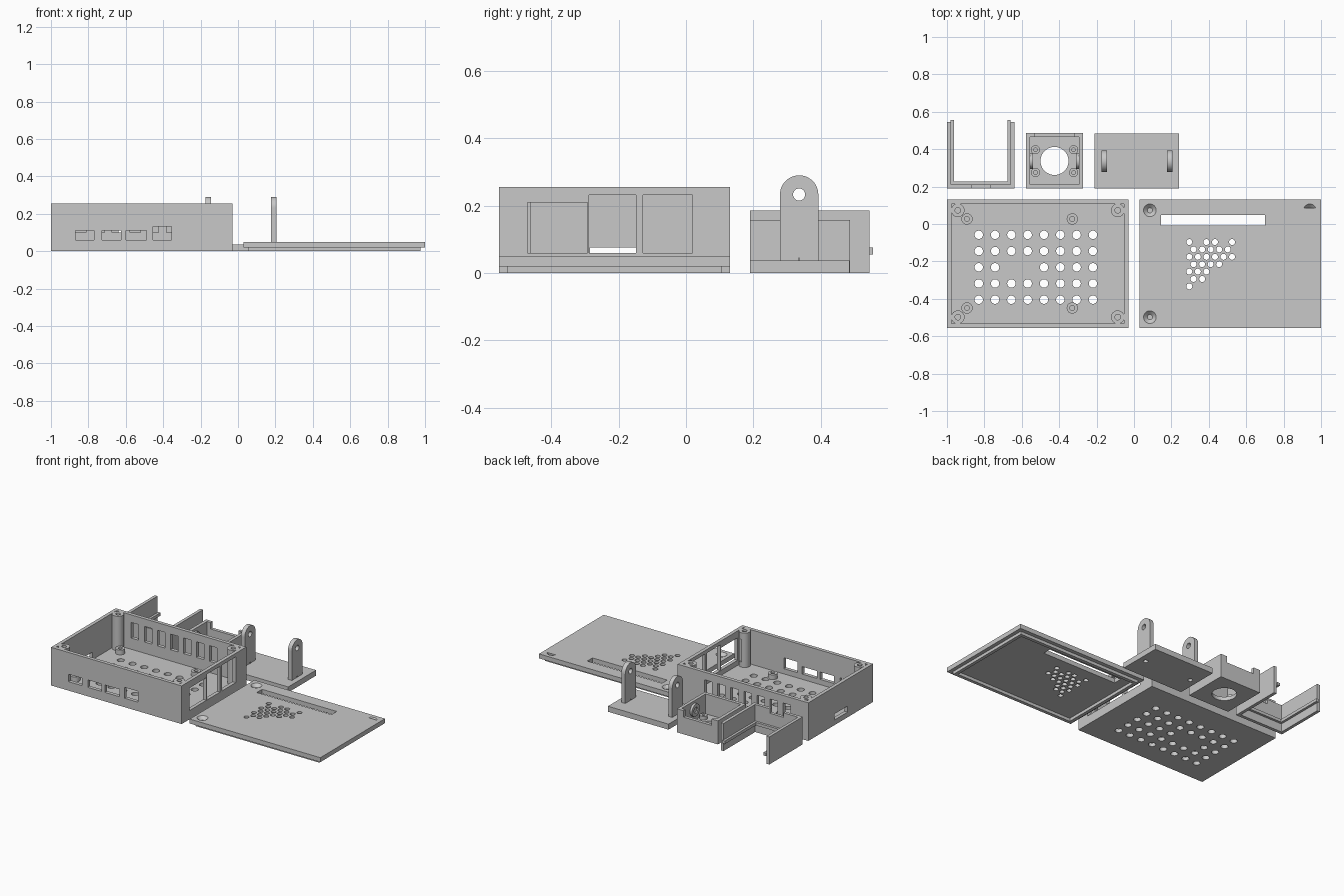
import bpy, bmesh, math
from mathutils import Matrix, Vector

default = bpy.data.objects.get("Cube")
if default:
    bpy.data.objects.remove(default, do_unlink=True)

grey = bpy.data.materials.new("plain_grey")
grey.use_nodes = True
COLOUR = (0.58, 0.58, 0.58, 1)
grey.diffuse_color = COLOUR
grey.node_tree.nodes["Principled BSDF"].inputs["Base Color"].default_value = COLOUR


def finish(name, bm):
    bmesh.ops.recalc_face_normals(bm, faces=bm.faces)
    mesh = bpy.data.meshes.new(name)
    bm.to_mesh(mesh)
    bm.free()
    mesh.materials.append(grey)
    obj = bpy.data.objects.new(name, mesh)
    bpy.context.collection.objects.link(obj)
    return obj


def add_block(bm, x, y, z):
    size = Vector((x[1] - x[0], y[1] - y[0], z[1] - z[0]))
    mid = Vector((sum(x), sum(y), sum(z))) / 2
    m = Matrix.Translation(mid) @ Matrix.Diagonal(size).to_4x4()
    bmesh.ops.create_cube(bm, size=1, matrix=m)


def add_rod(bm, pos, r, length, axis="Z", r2=None, n=24):
    """Cylinder or cone centred on pos."""
    m = Matrix.Translation(pos)
    if axis == "X":
        m = m @ Matrix.Rotation(math.pi / 2, 4, "Y")
    bmesh.ops.create_cone(bm, cap_ends=True, segments=n, radius1=r,
                          radius2=r if r2 is None else r2,
                          depth=length, matrix=m)


def add_tube(bm, x, y, z0, z1, r, hole):
    """Screw post: a ring profile spun about its own axis."""
    pts = [(hole, z0), (r, z0), (r, z1), (hole, z1)]
    vs = [bm.verts.new((x + a, y, b)) for a, b in pts]
    edges = [bm.edges.new((vs[i], vs[(i + 1) % 4])) for i in range(4)]
    bmesh.ops.spin(bm, geom=vs + edges, cent=(x, y, 0), axis=(0, 0, 1),
                   angle=math.tau, steps=24, use_duplicate=False)
    bmesh.ops.remove_doubles(bm, verts=bm.verts, dist=1e-5)


def tube(name, *spec):
    bm = bmesh.new()
    add_tube(bm, *spec)
    return finish(name, bm)


def block(name, x, y, z):
    bm = bmesh.new()
    add_block(bm, x, y, z)
    return finish(name, bm)


def boolean(obj, bm, operation="DIFFERENCE"):
    cutter = finish("cutter", bm)
    cutter.hide_render = True
    mod = obj.modifiers.new("cut", "BOOLEAN")
    mod.object, mod.operation, mod.solver = cutter, operation, "EXACT"
    bpy.context.view_layer.objects.active = obj
    bpy.ops.object.modifier_apply(modifier=mod.name)
    bpy.data.objects.remove(cutter, do_unlink=True)


# Main case: hollow tray
BX, BY = (-1, -0.03), (-0.555, 0.131)
case = block("case_body", BX, BY, (0, 0.256))
bm = bmesh.new()
add_block(bm, (-0.976, -0.054), (-0.531, 0.107), (0.025, 0.3))
boolean(case, bm)

# Lid posts in the corners, flush with the rim
bm = bmesh.new()
for x in (-0.942, -0.087):
    for y in (0.073, -0.498):
        add_tube(bm, x, y, 0.015, 0.256, 0.036, 0.015)
boolean(case, bm, "UNION")

# Openings in the case walls and floor
bm = bmesh.new()
for x0, x1, top in ((-0.87, -0.77, 0.11), (-0.727, -0.625, 0.11),
                    (-0.60, -0.49, 0.11), (-0.455, -0.355, 0.133)):
    add_block(bm, (x0, x1), (-0.6, -0.5), (0.06, top))
for y0, y1, top in ((-0.471, -0.292, 0.21), (-0.288, -0.148, 0.232), (-0.127, 0.019, 0.232)):
    add_block(bm, (-0.09, 0), (y0, y1), (0.059, top))
for i in range(7):
    x = -0.84 + 0.097 * i
    add_block(bm, (x - 0.028, x + 0.028), (0.08, 0.16), (0.1, 0.205))
add_block(bm, (-1.03, -0.96), (-0.285, -0.148), (0.035, 0.075))
for row in range(5):
    for col in range(8):
        if row == 2 and col in (2, 3):
            continue
        add_rod(bm, (-0.83 + 0.0872 * col, -0.058 - 0.0867 * row, 0.01), 0.0225, 0.08)
boolean(case, bm)

# Short board standoffs
for x in (-0.893, -0.33):
    for y in (0.027, -0.449):
        tube("board_standoff", x, y, 0.02, 0.057, 0.03, 0.013)

# Lid plate with cable slot, vent grille and countersinks
lid = block("lid_plate", (0.03, 1), BY, (0.02, 0.05))
bm = bmesh.new()
add_block(bm, (0.145, 0.70), (-0.008, 0.048), (0, 0.1))
for j in range(-3, 4):
    shift = 0.5 if j % 2 else 0
    for i in range(-3, 3):
        u = i + shift
        if abs(u) > 2.5 or (abs(j) == 3 and abs(u) == 1.5):
            continue
        x, y = u * 0.0457, j * 0.0395
        if y > 0.67 * x - 0.054:
            add_rod(bm, (0.41 + x, -0.215 + y, 0.03), 0.016, 0.08, n=16)
for y in (0.073, -0.498):
    add_rod(bm, (0.085, y, 0.041), 0.014, 0.022, r2=0.036)
boolean(lid, bm)

# Partial countersink in the far corner
bm = bmesh.new()
add_rod(bm, (0.94, 0.073, 0.041), 0.014, 0.022, r2=0.036)
bmesh.ops.bisect_plane(bm, geom=bm.verts[:] + bm.edges[:] + bm.faces[:],
                       plane_co=(0, 0.085, 0), plane_no=(0, 1, 0), clear_inner=True)
bmesh.ops.holes_fill(bm, edges=[e for e in bm.edges if e.is_boundary])
boolean(lid, bm)

# Locating lip under the lid
lip = block("lid_lip", (0.055, 0.975), (-0.53, 0.105), (0, 0.02))
bm = bmesh.new()
add_block(bm, (0.077, 0.953), (-0.508, 0.083), (-0.1, 0.1))
boolean(lip, bm)

# Hinge base with two rounded lugs, drilled from below at each foot
base = block("hinge_base", (-0.21, 0.24), (0.19, 0.485), (0, 0.037))
LUG_Y, LUG_Z = 0.336, 0.233
for x0, x1 in ((-0.173, -0.145), (0.176, 0.205)):
    mid = (x0 + x1) / 2
    lug = block("hinge_lug", (x0, x1), (LUG_Y - 0.057, LUG_Y + 0.057), (0.03, LUG_Z))
    bm = bmesh.new()
    add_rod(bm, (mid, LUG_Y, LUG_Z), 0.057, x1 - x0, "X", n=48)
    boolean(lug, bm, "UNION")
    bm = bmesh.new()
    add_rod(bm, (mid, LUG_Y, LUG_Z), 0.018, 0.1, "X")
    boolean(lug, bm)
    for part in (lug, base):
        bm = bmesh.new()
        add_rod(bm, (mid, LUG_Y, 0.015), 0.0147, 0.06)
        boolean(part, bm)

# Small sensor housing: open box with round window and notched rear wall
SX, SY = (-0.578, -0.273), (0.19, 0.487)
housing = block("sensor_housing", SX, SY, (0, 0.158))
bm = bmesh.new()
add_block(bm, (-0.556, -0.294), (0.212, 0.465), (0.025, 0.2))
boolean(housing, bm)
bm = bmesh.new()
add_rod(bm, (-0.425, 0.337, 0), 0.075, 0.1, n=48)
add_block(bm, (-0.53, -0.322), (0.45, 0.5), (0.115, 0.2))
boolean(housing, bm)
for x in (-0.527, -0.323):
    for y in (0.275, 0.397):
        tube("sensor_standoff", x, y, 0.02, 0.05, 0.024, 0.01)
for x, side in ((-0.556, 1), (-0.294, -1)):
    bm = bmesh.new()
    add_rod(bm, (x + side * 0.005, LUG_Y, 0.1), 0.042, 0.02, "X")
    boss = finish("pivot_boss", bm)
    bm = bmesh.new()
    add_rod(bm, (x + side * 0.015, LUG_Y, 0.1), 0.02, 0.016, "X")
    boolean(boss, bm)

# U-shaped housing cover with an inner snap rib
cover = block("cover_frame", (-1, -0.64), (0.19, 0.545), (0, 0.185))
bm = bmesh.new()
add_block(bm, (-0.979, -0.661), (0.211, 0.7), (-0.1, 0.3))
boolean(cover, bm)
bm = bmesh.new()
add_block(bm, (-0.87, -0.77), (0.1, 0.25), (0.155, 0.3))
boolean(cover, bm)
rib = block("cover_rib", (-0.981, -0.659), (0.209, 0.555), (0.055, 0.075))
bm = bmesh.new()
add_block(bm, (-0.963, -0.677), (0.227, 0.7), (0, 0.2))
boolean(rib, bm)

# Round walls shade smoothly while edges stay sharp
for obj in bpy.context.collection.objects:
    obj.select_set(obj.type == "MESH")
bpy.ops.object.shade_smooth_by_angle(angle=math.radians(30))
